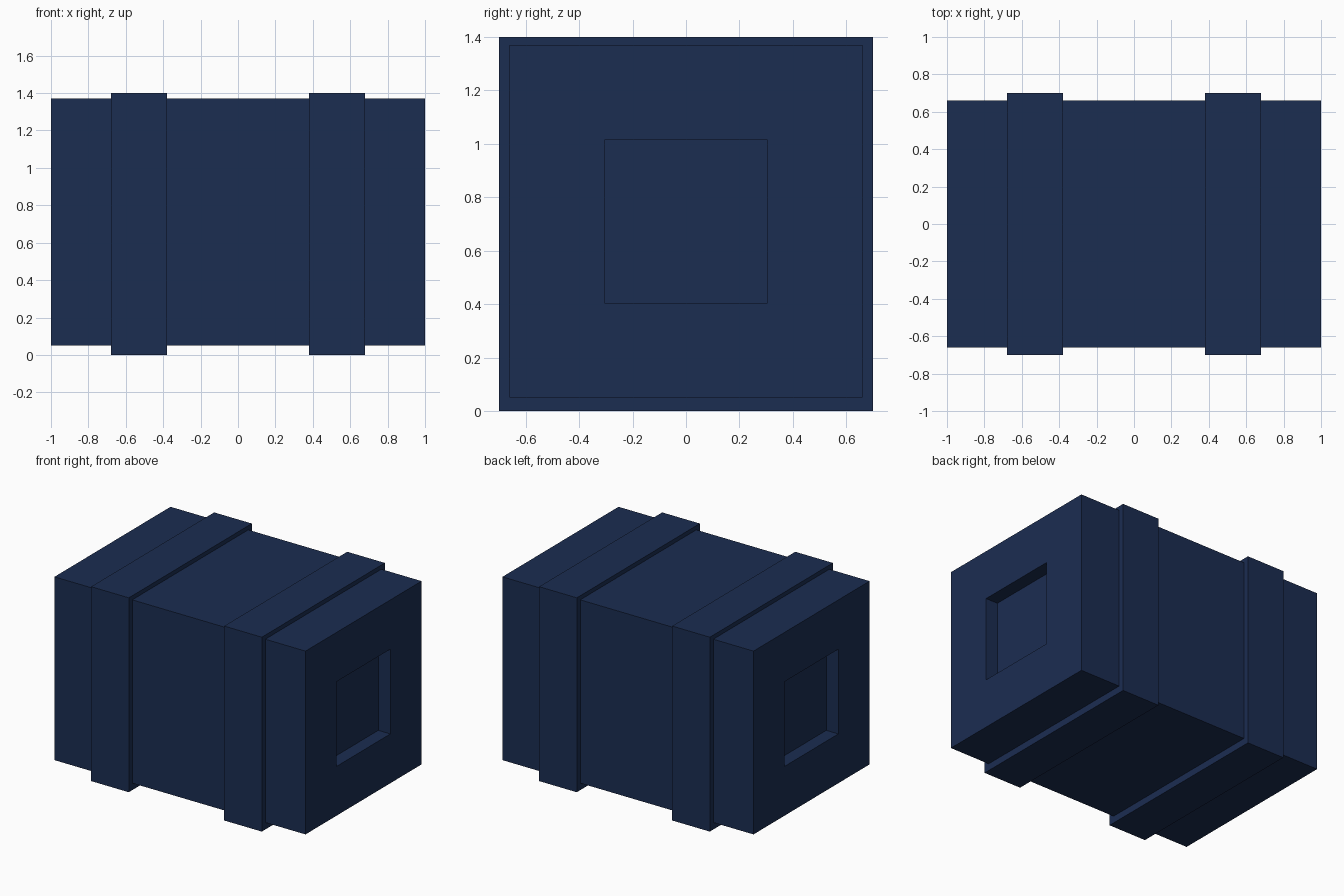
import bpy
import bmesh

if "Cube" in bpy.data.objects:
    bpy.data.objects.remove(bpy.data.objects["Cube"])

NAVY = bpy.data.materials.new("navy")
NAVY.diffuse_color = (0.011, 0.026, 0.083, 1)
NAVY.use_nodes = True
NAVY.node_tree.nodes["Principled BSDF"].inputs["Base Color"].default_value = NAVY.diffuse_color


def square_loft(name, rings, capped):
    """Skin square rings (x, half size, centre z) in order along x."""
    bm = bmesh.new()
    loops = []
    for x, h, cz in rings:
        loops.append([bm.verts.new((x, sy * h, cz + sz * h))
                      for sy, sz in ((-1, -1), (1, -1), (1, 1), (-1, 1))])
    for a, b in zip(loops, loops[1:]):
        for i in range(4):
            j = (i + 1) % 4
            bm.faces.new((a[i], a[j], b[j], b[i]))
    if capped:
        bm.faces.new(loops[0][::-1])
        bm.faces.new(loops[-1])
    mesh = bpy.data.meshes.new(name)
    bm.to_mesh(mesh)
    bm.free()
    mesh.materials.append(NAVY)
    obj = bpy.data.objects.new(name, mesh)
    bpy.context.collection.objects.link(obj)
    return obj


BODY, BAND, RECESS = 0.66, 0.70, 0.305
BODY_Z, BAND_Z = 0.71, 0.70

# Main block with a square recess in each end
square_loft("crate_body", [
    (-0.904, RECESS, BODY_Z), (-1, RECESS, BODY_Z), (-1, BODY, BODY_Z),
    (1, BODY, BODY_Z), (1, RECESS, BODY_Z), (0.904, RECESS, BODY_Z)], True)

# Raised bands wrapped around the block
for name, x0, x1 in (("left_band", -0.68, -0.38), ("right_band", 0.38, 0.68)):
    square_loft(name, [
        (x0, BODY, BODY_Z), (x0, BAND, BAND_Z),
        (x1, BAND, BAND_Z), (x1, BODY, BODY_Z)], False)
